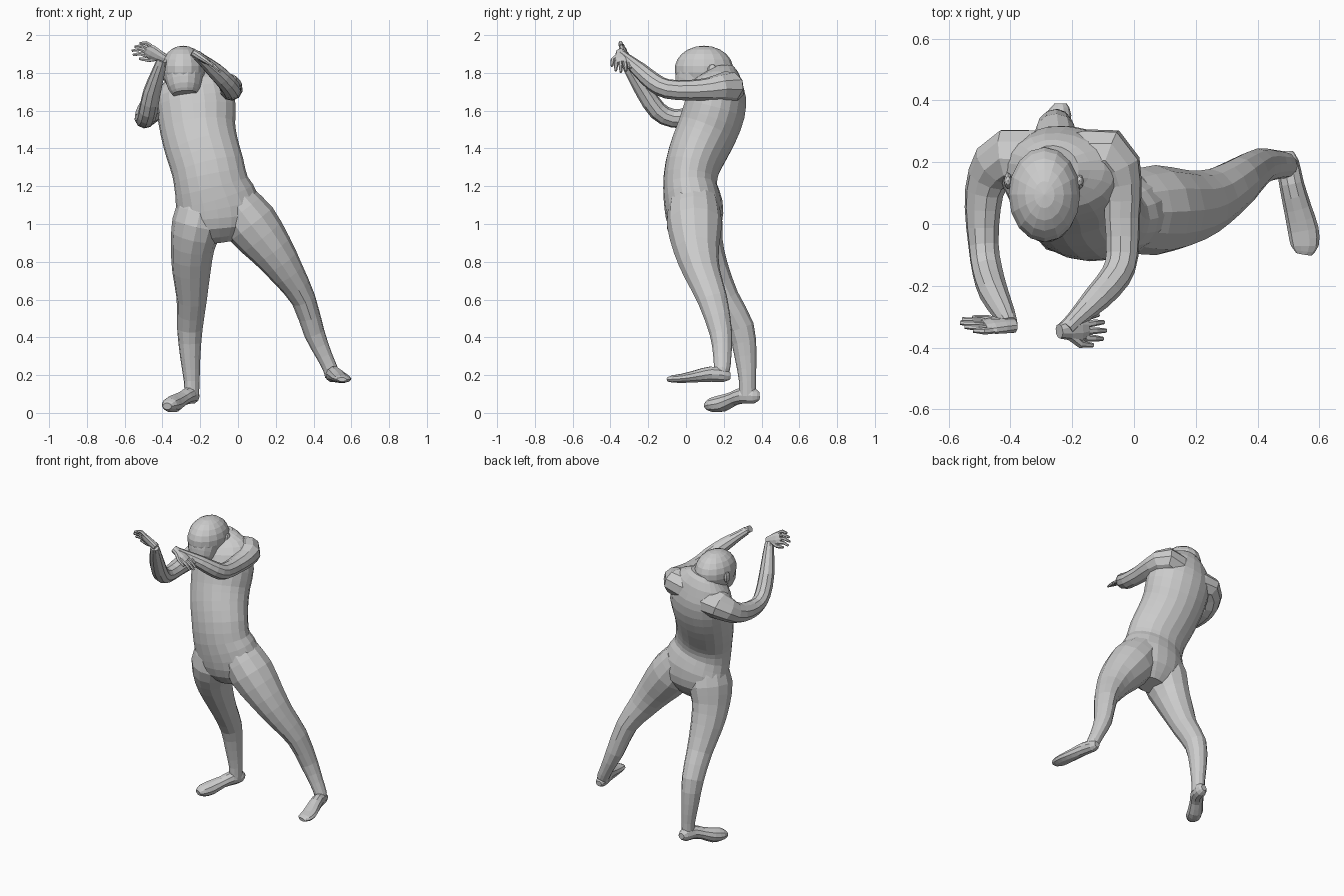
import bpy, bmesh
from math import cos, sin, pi
from mathutils import Vector, Matrix

parts = bpy.data.collections.new("parts")
bpy.context.scene.collection.children.link(parts)


def add(name, bm):
    bmesh.ops.recalc_face_normals(bm, faces=bm.faces)
    me = bpy.data.meshes.new(name)
    bm.to_mesh(me)
    bm.free()
    ob = bpy.data.objects.new(name, me)
    parts.objects.link(ob)
    return ob


def refine(secs):
    """Catmull-Rom: one extra section between each pair."""
    out = []
    for i in range(len(secs) - 1):
        a, b = secs[i], secs[i + 1]
        p = secs[max(i - 1, 0)]
        q = secs[min(i + 2, len(secs) - 1)]
        out.append(a)
        out.append(tuple((9 * (b[k] + a[k]) - p[k] - q[k]) / 16 for k in range(5)))
    return out + [secs[-1]]


def tube(name, secs, ref=(1, 0, 0), n=12, fine=True):
    """Loft of elliptical sections (x, y, z, half width, half depth)."""
    if fine:
        secs = refine(secs)
    bm = bmesh.new()
    u = Vector(ref)
    rings = []
    for i, s in enumerate(secs):
        t = Vector(secs[min(i + 1, len(secs) - 1)][:3]) - Vector(secs[max(i - 1, 0)][:3])
        t.normalize()
        u = (u - t * u.dot(t)).normalized()
        v = t.cross(u)
        rings.append([bm.verts.new(Vector(s[:3]) + u * s[3] * cos(2 * pi * k / n)
                                   + v * s[4] * sin(2 * pi * k / n)) for k in range(n)])
    for r, q in zip(rings, rings[1:]):
        for k in range(n):
            bm.faces.new((r[k], r[(k + 1) % n], q[(k + 1) % n], q[k]))
    bm.faces.new(rings[0][::-1])
    bm.faces.new(rings[-1])
    return add(name, bm)


def ball(name, loc, size, seg=16, rings=11):
    bm = bmesh.new()
    bmesh.ops.create_uvsphere(bm, u_segments=seg, v_segments=rings, radius=1,
                              matrix=Matrix.LocRotScale(Vector(loc), None, Vector(size)))
    return add(name, bm)


def hand(name, wrist, d, spread, curl, thumb):
    """Palm, four curled fingers and a thumb."""
    w, d, s, c = Vector(wrist), Vector(d).normalized(), Vector(spread).normalized(), Vector(curl).normalized()
    tube(name + "_palm", [(*(w + d * o), a, b) for o, a, b in
                          ((-.02, .024, .022), (.02, .034, .022), (.06, .043, .019), (.09, .036, .012))],
         s, 10, False)
    for i, ln in enumerate((.07, .085, .08, .062)):
        side = (i - 1.5) * .021
        b = w + d * .075 + s * side
        m = b + (d + s * side * 5).normalized() * ln * .5
        e = m + (d * .5 + c + s * side * 4).normalized() * ln * .55
        tube(f"{name}_finger_{i}", [(*b, .012, .012), (*m, .011, .011), (*e, .007, .007)], s, 6, False)
    b = w + d * .02 + s * thumb * .02
    m = b + d * .035 + s * thumb * .03
    e = m + d * .04 + s * thumb * .008 + c * .01
    tube(name + "_thumb", [(*b, .015, .015), (*m, .013, .013), (*e, .007, .007)], s, 6, False)


# torso
body = tube("body", [
    (-.09, .06, .91, .10, .07), (-.10, .05, .99, .21, .14), (-.11, .04, 1.1, .225, .155),
    (-.14, .022, 1.2, .198, .143), (-.16, .033, 1.3, .193, .145), (-.19, .07, 1.4, .195, .155),
    (-.212, .115, 1.5, .2, .162), (-.22, .15, 1.6, .21, .165), (-.235, .17, 1.7, .205, .15),
    (-.25, .185, 1.77, .16, .11), (-.262, .18, 1.82, .085, .075)], n=20)

# head, face, ears
ball("head", (-.29, .095, 1.82), (.117, .155, .124))
tube("face", [(-.29, .07, 1.84, .10, .11), (-.288, .045, 1.78, .1, .105), (-.285, .02, 1.72, .085, .085),
              (-.283, .01, 1.69, .065, .06)], n=14)
tube("neck", [(-.25, .2, 1.72, .1, .09), (-.275, .17, 1.79, .085, .085), (-.29, .12, 1.83, .07, .07)])
for x in (-.408, -.176):
    ball("ear", (x, .14, 1.81), (.014, .028, .036), 8, 6)

# arms
tube("right_arm", [
    (-.3, .19, 1.65, .1, .11), (-.41, .215, 1.645, .085, .095), (-.472, .15, 1.59, .066, .07),
    (-.49, .05, 1.565, .055, .06), (-.487, -.07, 1.56, .05, .05), (-.475, -.15, 1.6, .05, .05),
    (-.455, -.22, 1.7, .046, .048), (-.42, -.29, 1.81, .034, .036), (-.402, -.325, 1.87, .028, .026)],
     (0, 0, 1), 10)
tube("left_arm", [
    (-.18, .19, 1.7, .1, .11), (-.08, .215, 1.725, .085, .095), (-.04, .13, 1.715, .063, .067),
    (-.038, .02, 1.708, .055, .058), (-.038, -.1, 1.715, .052, .053), (-.06, -.17, 1.75, .05, .05),
    (-.12, -.24, 1.81, .043, .045), (-.19, -.31, 1.87, .03, .03), (-.22, -.34, 1.895, .026, .028)],
     (0, 0, 1), 10)

# hands
hand("right_hand", (-.405, -.33, 1.885), (-.85, 0, .4), (.35, -.4, .7), (-.8, .1, -.35), -1)
hand("left_hand", (-.225, -.345, 1.9), (.8, .1, -.5), (-.1, 1, .1), (.5, 0, -.6), -1)

# legs
tube("right_leg", [
    (-.19, .04, 1.12, .12, .12), (-.215, .045, 1.0, .135, .148), (-.24, .075, .88, .116, .125),
    (-.247, .13, .75, .102, .1), (-.245, .205, .6, .08, .08), (-.255, .29, .45, .068, .072),
    (-.253, .315, .3, .054, .058), (-.245, .325, .17, .042, .045), (-.245, .325, .09, .038, .045)])
tube("left_leg", [
    (-.02, .04, 1.12, .12, .13), (.07, .045, 1.0, .143, .146), (.18, .055, .86, .116, .12),
    (.262, .085, .74, .09, .097), (.347, .14, .6, .065, .08), (.405, .185, .42, .055, .06),
    (.458, .192, .3, .042, .048), (.49, .19, .23, .039, .042), (.497, .18, .19, .036, .03)])

# feet
tube("right_foot", [
    (-.238, .39, .09, .02, .02), (-.24, .36, .09, .038, .042), (-.26, .3, .092, .042, .045),
    (-.295, .25, .075, .042, .038), (-.335, .19, .05, .048, .046), (-.362, .135, .042, .045, .038),
    (-.375, .105, .035, .026, .018)], n=10)
tube("left_foot", [
    (.495, .235, .195, .02, .018), (.498, .2, .198, .036, .036), (.51, .13, .205, .04, .042),
    (.53, .05, .193, .045, .033), (.548, -.02, .183, .05, .025), (.553, -.07, .18, .045, .02),
    (.55, -.098, .177, .025, .011)], n=10)

# merge the parts into one skin
parts.objects.unlink(body)
bpy.context.scene.collection.objects.link(body)
mod = body.modifiers.new("union", "BOOLEAN")
mod.operation, mod.solver = "UNION", "EXACT"
mod.operand_type, mod.collection = "COLLECTION", parts
mod.use_self = True
bpy.context.view_layer.update()
skin = bpy.data.meshes.new_from_object(body.evaluated_get(bpy.context.evaluated_depsgraph_get()))
body.modifiers.clear()
body.data = skin
for ob in list(parts.objects):
    bpy.data.objects.remove(ob)
bpy.data.collections.remove(parts)
